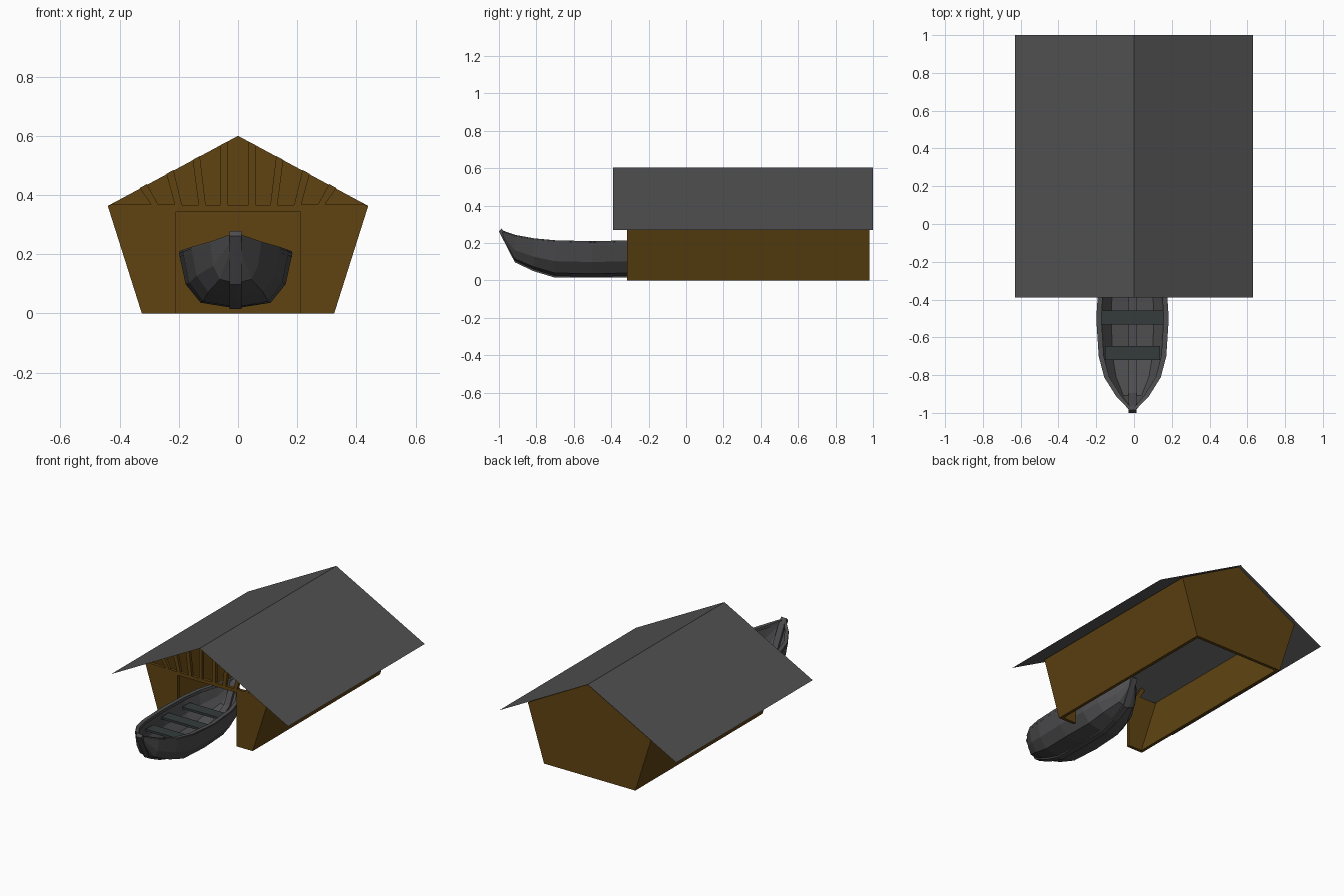
import bpy, bmesh

if "Cube" in bpy.data.objects:
    bpy.data.objects.remove(bpy.data.objects["Cube"])


def material(name, rgb):
    m = bpy.data.materials.new(name)
    m.diffuse_color = (*rgb, 1)
    m.use_nodes = True
    m.node_tree.nodes["Principled BSDF"].inputs["Base Color"].default_value = m.diffuse_color
    return m


WOOD = material("brown_wood", (0.115, 0.057, 0.006))
ROOF = material("dark_roofing", (0.085, 0.082, 0.085))
HULL = material("dark_hull", (0.075, 0.073, 0.077))
SEAT = material("seat_grey", (0.035, 0.043, 0.045))


def make(name, verts, faces, mat):
    me = bpy.data.meshes.new(name)
    me.from_pydata(verts, [], faces)
    bm = bmesh.new()
    bm.from_mesh(me)
    bmesh.ops.remove_doubles(bm, verts=bm.verts, dist=0.0001)
    bmesh.ops.recalc_face_normals(bm, faces=bm.faces)
    bm.to_mesh(me)
    bm.free()
    ob = bpy.data.objects.new(name, me)
    bpy.context.collection.objects.link(ob)
    me.materials.append(mat)
    return ob


def prism(name, profile, a, b, mat, axis="y"):
    """Extrude a 2D profile along y (profile is x,z) or x (profile is y,z)."""
    place = (lambda p, t: (p[0], t, p[1])) if axis == "y" else (lambda p, t: (t, p[0], p[1]))
    n = len(profile)
    verts = [place(p, a) for p in profile] + [place(p, b) for p in profile]
    faces = [tuple(range(n)), tuple(range(n, 2 * n))]
    faces += [(i, (i + 1) % n, n + (i + 1) % n, n + i) for i in range(n)]
    return make(name, verts, faces, mat)


def flip(profile, s):
    return [(s * x, z) for x, z in profile]


# Boathouse shell
Y0, Y1, T = -0.315, 0.98, 0.02
APEX, SLOPE = 0.603, 0.53


def roof_z(x):
    return APEX - SLOPE * abs(x) - 0.003


for s, side in ((-1, "left"), (1, "right")):
    prism(side + "_wall", flip([(0.305, 0), (0.325, 0), (0.44, 0.363), (0.42, 0.374)], s),
          Y0 + T, Y1 - T, WOOD)
    prism(side + "_front_panel",
          flip([(0.21, 0), (0.325, 0), (0.44, 0.363), (0.42, 0.37), (0.21, 0.367)], s),
          Y0, Y0 + T, WOOD)
    # Gable studs fan outwards up to the roof
    for i, (b, t) in enumerate(((0.047, 0.047), (0.121, 0.141), (0.201, 0.23), (0.28, 0.32))):
        w = 0.012
        prism(f"{side}_gable_stud_{i}",
              flip([(b - w, 0.365), (b + w, 0.365), (t + w, roof_z(t + w)), (t - w, roof_z(t - w))], s),
              Y0, Y0 + T, WOOD)

prism("back_wall", [(-0.325, 0), (0.325, 0), (0.44, 0.363), (0, 0.6), (-0.44, 0.363)], Y1 - T, Y1, WOOD)
prism("door_header", [(-0.21, 0.345), (0.21, 0.345), (0.21, 0.367), (-0.21, 0.367)], Y0, Y0 + T, WOOD)

# Thin sheet roof
ridge = [(-0.63, 0.269), (0, APEX), (0.63, 0.269)]
make("roof", [(x, y, z) for y in (-0.39, 1.0) for x, z in ridge],
     [(0, 1, 4, 3), (1, 2, 5, 4)], ROOF)

# Rowing boat, pointed at both ends
CX, CY = -0.008, -0.5
# distance from middle, half width, keel height, sheer height
half = [(0.0, 0.187, 0.022, 0.205), (0.2, 0.174, 0.026, 0.21), (0.31, 0.145, 0.06, 0.22),
        (0.41, 0.082, 0.105, 0.238), (0.48, 0.014, 0.235, 0.262)]
stations = [(-d, w, k, s) for d, w, k, s in reversed(half)] + half[1:]
ring = [(0, 0), (0.62, 0.1), (0.88, 0.43), (1, 1)]
section = [(-u, v) for u, v in reversed(ring)] + ring[1:]
verts = [(CX + u * w, CY + d, k + v * (s - k)) for d, w, k, s in stations for u, v in section]
m = len(section)
faces = [(i * m + j, i * m + j + 1, (i + 1) * m + j + 1, (i + 1) * m + j)
         for i in range(len(stations) - 1) for j in range(m - 1)]
hull = make("boat_hull", verts, faces, HULL)
mod = hull.modifiers.new("thickness", "SOLIDIFY")
mod.thickness = 0.01
mod.offset = 0

# Gunwale rails
for s, side in ((-1, "left"), (1, "right")):
    rv = []
    for d, w, k, z in stations:
        inner = max(w - 0.022, 0.002)
        rv += [(CX + s * x, CY + d, z + h) for x, h in
               ((w + 0.003, -0.014), (w + 0.003, 0.005), (inner, 0.005), (inner, -0.014))]
    rf = [(i * 4 + j, i * 4 + (j + 1) % 4, i * 4 + 4 + (j + 1) % 4, i * 4 + 4 + j)
          for i in range(len(stations) - 1) for j in range(4)]
    e = len(rv) - 4
    make(side + "_gunwale", rv, rf + [(0, 1, 2, 3), (e, e + 1, e + 2, e + 3)], HULL)

# Keel and stem posts as one curved beam
outer = [(0.5, 0.262), (0.415, 0.097), (0.315, 0.05), (0.2, 0.015)]
inner = [(0.486, 0.278), (0.462, 0.25), (0.395, 0.125), (0.3, 0.075), (0.19, 0.042)]
end = outer[::-1] + inner
prism("keel_bow", [(CY - y, z) for y, z in end], CX - 0.02, CX + 0.02, HULL, "x")
prism("keel_stern", [(CY + y, z) for y, z in end], CX - 0.02, CX + 0.02, HULL, "x")
prism("keel_middle", [(CY - 0.2, 0.015), (CY + 0.2, 0.015), (CY + 0.19, 0.042), (CY - 0.19, 0.042)],
      CX - 0.02, CX + 0.02, HULL, "x")

# Seats
for i, (d, w) in enumerate(((-0.183, 0.145), (0.005, 0.165), (0.19, 0.145))):
    y, z = CY + d, 0.155
    prism(f"seat_{i}", [(y - 0.037, z), (y + 0.037, z), (y + 0.037, z + 0.014), (y - 0.037, z + 0.014)],
          CX - w, CX + w, SEAT, "x")
